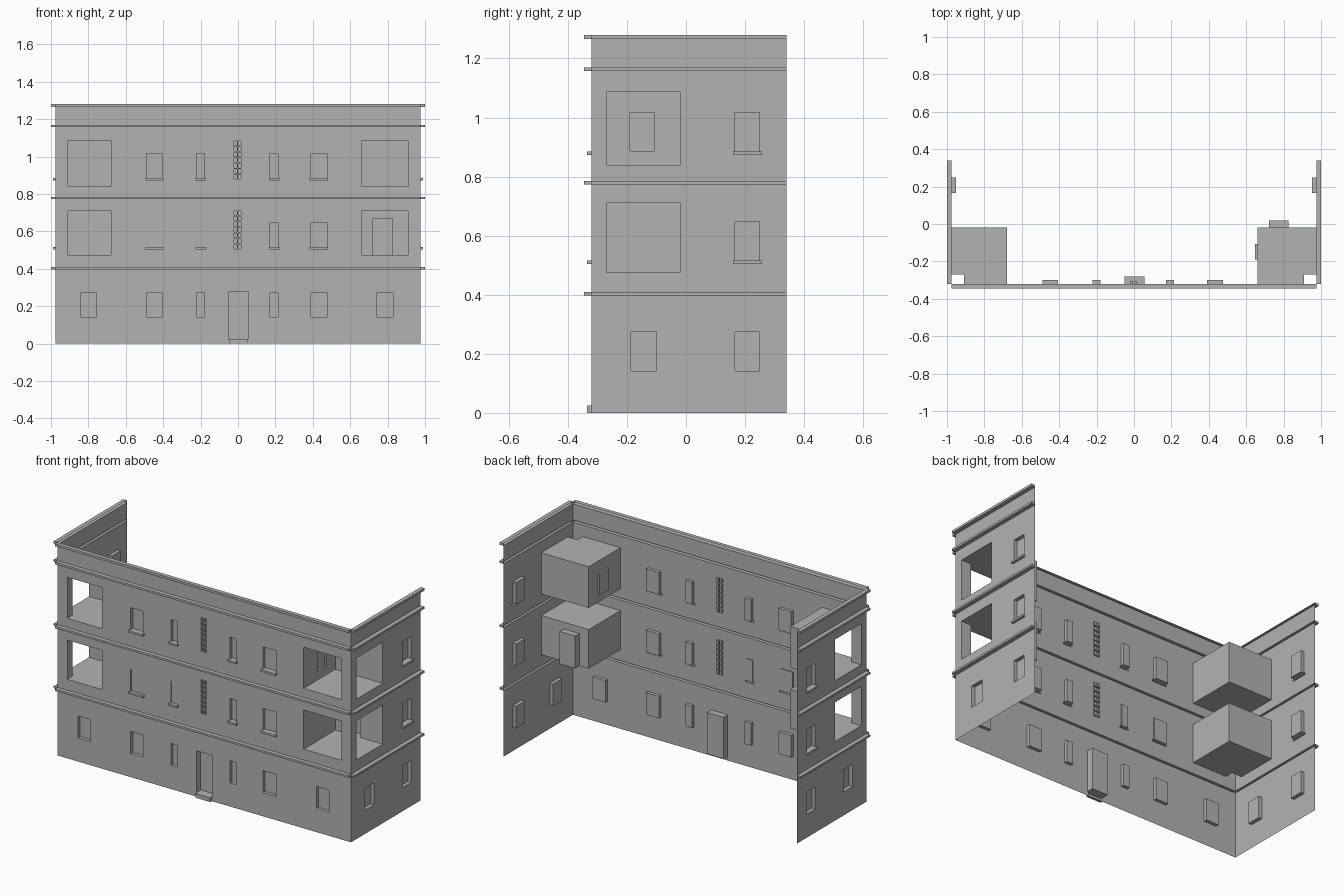
import bpy
import bmesh

cube = bpy.data.objects.get("Cube")
if cube:
    bpy.data.objects.remove(cube, do_unlink=True)

stone = bpy.data.materials.new("plain_grey")
stone.use_nodes = True
GREY = (0.45, 0.45, 0.45, 1)
stone.diffuse_color = GREY
stone.node_tree.nodes["Principled BSDF"].inputs["Base Color"].default_value = GREY

HX, FRONT, BACK, TOP = 0.975, -0.32, 0.34, 1.28
BOX_BACK, POST_X, POST_Y = -0.02, 0.91, -0.27
OPEN = "open"


def finish(bm, name):
    bmesh.ops.remove_doubles(bm, verts=bm.verts, dist=0.0001)
    bmesh.ops.recalc_face_normals(bm, faces=bm.faces)
    mesh = bpy.data.meshes.new(name)
    bm.to_mesh(mesh)
    bm.free()
    mesh.materials.append(stone)
    obj = bpy.data.objects.new(name, mesh)
    bpy.context.collection.objects.link(obj)
    return obj


def panel(name, place, u0, u1, z0, z1, pockets):
    """Thin wall sheet; each pocket (ua, ub, za, zb, depth) is pushed in or out."""
    us = sorted({round(v, 4) for p in pockets for v in p[:2]} | {u0, u1})
    zs = sorted({round(v, 4) for p in pockets for v in p[2:4]} | {z0, z1})
    nu, nz = len(us) - 1, len(zs) - 1

    def depth(i, j):
        if not (0 <= i < nu and 0 <= j < nz):
            return 0
        u, z = (us[i] + us[i + 1]) / 2, (zs[j] + zs[j + 1]) / 2
        for a, b, c, d, amount in pockets:
            if a < u < b and c < z < d:
                return amount
        return 0

    bm = bmesh.new()

    def quad(*points):
        bm.faces.new([bm.verts.new(place(*p)) for p in points])

    for i in range(nu + 1):
        for j in range(nz + 1):
            d = depth(i, j)
            # Sheet cell
            if i < nu and j < nz and d != OPEN:
                quad((us[i], zs[j], d), (us[i + 1], zs[j], d),
                     (us[i + 1], zs[j + 1], d), (us[i], zs[j + 1], d))
            # Jambs and ledges where neighbouring depths differ
            west, south = depth(i - 1, j), depth(i, j - 1)
            if j < nz and west != d and OPEN not in (west, d):
                quad((us[i], zs[j], west), (us[i], zs[j], d),
                     (us[i], zs[j + 1], d), (us[i], zs[j + 1], west))
            if i < nu and south != d and OPEN not in (south, d):
                quad((us[i], zs[j], south), (us[i + 1], zs[j], south),
                     (us[i + 1], zs[j], d), (us[i], zs[j], d))
    return finish(bm, name)


def cornices(u0, u1):
    bands = [(0.397, 0.409), (0.773, 0.785), (1.157, 1.17), (1.266, TOP)]
    return [(u0, u1, a, b, -0.025) for a, b in bands]


def window(centre, width, sill_z, depth, sill=True):
    a, b = centre - width / 2, centre + width / 2
    parts = [(a, b, sill_z, sill_z + 0.132, depth)]
    if sill:
        parts.append((a - 0.007, b + 0.007, sill_z - 0.012, sill_z, -0.015))
    return parts


GROUND, FIRST, SECOND = 0.142, 0.516, 0.885
FLOORS = [(0.475, 0.71), (0.84, 1.087)]

# Front wall: windows, door with step, glass block strips, balcony openings
front = cornices(-HX, HX)
for x, w in [(-0.797, 0.083), (0.787, 0.085)]:
    front += window(x, w, GROUND, 0.02, False)
for x, w in [(-0.447, 0.083), (-0.2, 0.043), (0.193, 0.043), (0.433, 0.085)]:
    front += window(x, w, GROUND, 0.02, False)
    front += window(x, w, FIRST, 0.02 if x > 0 else 0.006)
    front += window(x, w, SECOND, 0.02)
front += [(-0.052, 0.055, 0.025, 0.275, 0.04), (-0.048, 0.05, 0, 0.025, -0.015)]
for base in (0.507, 0.88):
    for row in range(7):
        z = base + row * 0.03
        for x in (-0.021, 0.0):
            front.append((x, x + 0.015, z, z + 0.023, 0.012))
for za, zb in FLOORS:
    front += [(-POST_X, -0.68, za, zb, OPEN), (0.66, POST_X, za, zb, OPEN)]
panel("front_wall", lambda u, z, d: (u, FRONT + d, z), -HX, HX, 0, TOP, front)

# Side walls
for label, s in (("left", 1), ("right", -1)):
    side = cornices(FRONT, BACK)
    side += window(-0.143, 0.085, GROUND, 0.022, False)
    side += window(0.208, 0.083, GROUND, 0.022, False)
    side += window(0.208, 0.083, FIRST, 0.022)
    side += window(0.208, 0.083, SECOND, 0.022)
    side += [(POST_Y, BOX_BACK, za, zb, OPEN) for za, zb in FLOORS]
    panel(label + "_side_wall", lambda u, z, d: (s * (HX - d), u, z),
          FRONT, BACK, 0, TOP, side)

    # Corner balconies: floor, ceiling, corner post, back and inner walls
    inner = 0.66 if s > 0 else 0.68
    for level, (za, zb) in zip(("lower", "upper"), FLOORS):
        prefix = f"{label}_{level}_balcony_"
        outline = [(inner, FRONT), (POST_X, FRONT), (POST_X, POST_Y),
                   (HX, POST_Y), (HX, BOX_BACK), (inner, BOX_BACK)]
        bm = bmesh.new()
        for z in (za, zb):
            bm.faces.new([bm.verts.new((s * x, y, z)) for x, y in outline])
        for (xa, ya), (xb, yb) in zip(outline[1:3], outline[2:4]):
            bm.faces.new([bm.verts.new((s * x, y, z)) for x, y, z in
                          ((xa, ya, za), (xb, yb, za), (xb, yb, zb), (xa, ya, zb))])
        finish(bm, prefix + "floor_and_ceiling")

        door, opening = [], []
        if s > 0 and level == "lower":
            door = [(0.722, 0.825, za, 0.67, 0.04)]
        if s > 0 and level == "upper":
            opening = [(-0.19, -0.107, 0.887, 1.017, 0.012)]
        panel(prefix + "back_wall", lambda u, z, d: (s * u, BOX_BACK + d, z),
              inner, HX, za, zb, door)
        panel(prefix + "inner_wall", lambda u, z, d: (s * (inner - d), u, z),
              FRONT, BOX_BACK, za, zb, opening)
